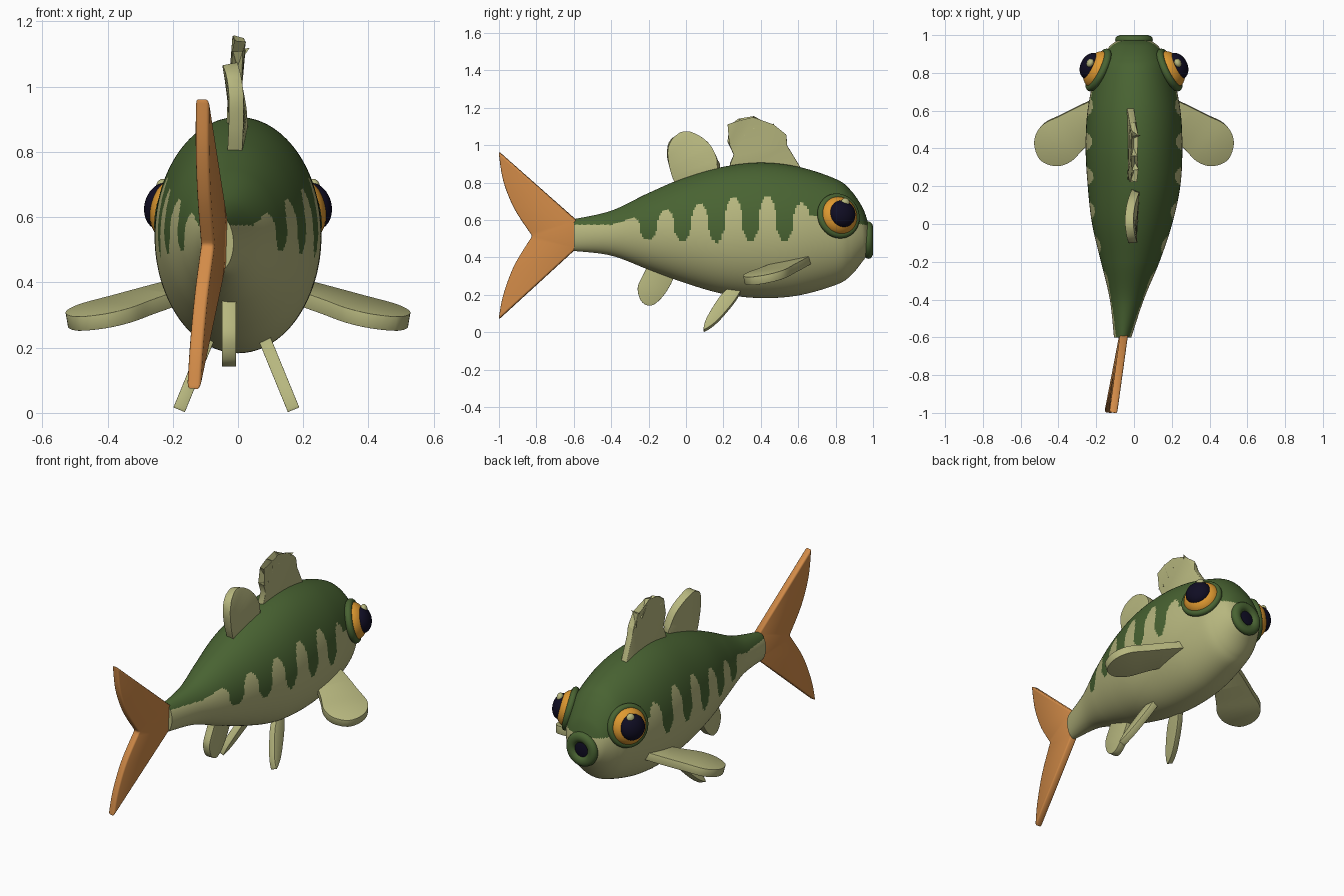
import bpy, bmesh, math
from mathutils import Vector

if "Cube" in bpy.data.objects:
    bpy.data.objects.remove(bpy.data.objects["Cube"])


def material(name, rgb):
    m = bpy.data.materials.new(name)
    m.diffuse_color = (*rgb, 1)
    m.use_nodes = True
    m.node_tree.nodes["Principled BSDF"].inputs["Base Color"].default_value = m.diffuse_color
    return m


GREEN = material("dark green", (0.066, 0.125, 0.032))
CREAM = material("pale olive", (0.47, 0.47, 0.21))
ORANGE = material("tail orange", (0.65, 0.26, 0.065))
AMBER = material("eye amber", (0.74, 0.32, 0.03))
BLACK = material("navy black", (0.005, 0.004, 0.017))


def spline(pts, n):
    """Smooth curve through points of any dimension."""
    out = []
    for i in range(len(pts) - 1):
        p0, p1, p2 = pts[max(i - 1, 0)], pts[i], pts[i + 1]
        p3 = pts[min(i + 2, len(pts) - 1)]
        for k in range(n):
            t = k / n
            out.append(tuple(
                0.5 * (2 * b + (c - a) * t + (2 * a - 5 * b + 4 * c - d) * t * t
                       + (3 * b - a - 3 * c + d) * t ** 3)
                for a, b, c, d in zip(p0, p1, p2, p3)))
    return out + [tuple(pts[-1])]


def lerp_table(table, y):
    for (a, va), (b, vb) in zip(table, table[1:]):
        if y <= b:
            return va + (vb - va) * max(0, (y - a) / (b - a))
    return table[-1][1]


def new_object(name, bm, mats, angle=40):
    bmesh.ops.recalc_face_normals(bm, faces=bm.faces)
    me = bpy.data.meshes.new(name)
    bm.to_mesh(me)
    bm.free()
    for m in mats:
        me.materials.append(m)
    ob = bpy.data.objects.new(name, me)
    bpy.context.collection.objects.link(ob)
    finish(ob, angle)
    return ob


def finish(ob, angle=40):
    bpy.ops.object.select_all(action='DESELECT')
    ob.select_set(True)
    bpy.context.view_layer.objects.active = ob
    for m in list(ob.modifiers):
        bpy.ops.object.modifier_apply(modifier=m.name)
    bpy.ops.object.shade_smooth_by_angle(angle=math.radians(angle))


# Body: rows of y, top z, bottom z, half width, x centre
ROWS = [(-0.6, 0.605, 0.435, 0.046, -0.06), (-0.4, 0.65, 0.41, 0.09, -0.038),
        (-0.2, 0.745, 0.335, 0.155, -0.02), (0, 0.83, 0.262, 0.212, -0.01),
        (0.2, 0.885, 0.205, 0.245, 0), (0.4, 0.907, 0.183, 0.256, 0),
        (0.6, 0.885, 0.197, 0.246, 0), (0.8, 0.82, 0.253, 0.205, 0),
        (0.88, 0.76, 0.302, 0.172, 0), (0.945, 0.665, 0.38, 0.125, 0),
        (0.975, 0.58, 0.42, 0.08, 0)]
PEAKS = [(-0.29, 0.615), (-0.11, 0.655), (0.07, 0.69), (0.255, 0.72),
         (0.435, 0.73), (0.615, 0.69)]


def colour_line(y):
    """Height where the green back meets the pale belly."""
    if y < -0.27:
        return 0.575 + 0.04 * max(0, (y + 0.4) / 0.13)
    if y > 0.66:
        return 0.62 - 0.15 * (y - 0.66)
    s = math.cos(2 * math.pi * (y - 0.163) / 0.182)
    wave = math.copysign(abs(s) ** 0.45, s)
    low = 0.483 + 0.05 * max(0, -y)
    return low + (lerp_table(PEAKS, y) - low) * (0.5 - 0.5 * wave)


bm = bmesh.new()
SEG = 120
rings = []
for y, top, bot, w, cx in spline(ROWS, 22):
    rings.append([bm.verts.new((cx + w * math.cos(2 * math.pi * k / SEG), y,
                                (top + bot) / 2 + (top - bot) / 2 * math.sin(2 * math.pi * k / SEG)))
                  for k in range(SEG)])
for a, b in zip(rings, rings[1:]):
    for k in range(SEG):
        j = (k + 1) % SEG
        bm.faces.new((a[k], a[j], b[j], b[k]))
bm.faces.new(rings[0])
bm.faces.new(rings[-1])
for f in bm.faces:
    c = f.calc_center_median()
    f.material_index = 0 if c.z > colour_line(c.y) else 1
new_object("body", bm, [GREEN, CREAM])


# Fins: flat outline, placed in space by a rule, then thickened and rounded
def fin(name, pts, place, thick, mat, smooth=6, bevel=0.009):
    outline = spline(pts, smooth) if smooth else pts
    bm = bmesh.new()
    vs = [bm.verts.new((p[0], p[1], 0)) for p in outline]
    bm.faces.new(vs)
    bmesh.ops.triangulate(bm, faces=bm.faces[:])
    for v in bm.verts:
        v.co = Vector(place(v.co.x, v.co.y))
    ob = new_object(name, bm, [mat])
    s = ob.modifiers.new("thick", 'SOLIDIFY')
    s.thickness, s.offset = thick, 0
    b = ob.modifiers.new("round", 'BEVEL')
    b.width, b.segments, b.limit_method = bevel, 2, 'ANGLE'
    b.angle_limit = math.radians(60)
    finish(ob, 50)
    return ob


lower = spline([(-1, 0.07), (-0.975, 0.2), (-0.915, 0.36), (-0.82, 0.515)], 6)
upper = spline([(-0.82, 0.515), (-0.915, 0.66), (-0.975, 0.81), (-1, 0.965)], 6)
fin("tail_fin", [(-0.585, 0.45)] + lower + upper[1:] + [(-0.585, 0.598)],
    lambda y, z: (-0.057 + 0.165 * (y + 0.6) + 0.03 * (z - 0.52), y, z),
    0.042, ORANGE, 0)

fin("spiny_dorsal_fin",
    [(0.62, 0.84), (0.61, 0.885), (0.54, 1.0), (0.53, 1.05), (0.505, 1.04),
     (0.465, 1.11), (0.443, 1.07), (0.36, 1.155), (0.365, 1.085), (0.285, 1.14),
     (0.315, 1.05), (0.225, 1.11), (0.275, 1.01), (0.225, 1.015), (0.255, 0.95),
     (0.235, 0.9), (0.235, 0.84)],
    lambda y, z: (-0.008 + 0.008 * math.sin(y * 70) + 0.04 * (z - 0.95), y, z),
    0.036, CREAM, 0, 0.005)

fin("rear_dorsal_fin",
    [(0.16, 0.82), (0.175, 0.89), (0.14, 0.985), (0.075, 1.045), (-0.005, 1.07),
     (-0.075, 1.035), (-0.1, 0.965), (-0.085, 0.87), (-0.055, 0.79)],
    lambda y, z: (-0.022 + 1.2 * (y - 0.02) ** 2 - 0.03 * (z - 0.95), y, z),
    0.045, CREAM)

fin("anal_fin",
    [(-0.2, 0.37), (-0.22, 0.325), (-0.258, 0.24), (-0.238, 0.165), (-0.185, 0.143),
     (-0.125, 0.19), (-0.075, 0.27), (-0.06, 0.33)],
    lambda y, z: (-0.028, y, z), 0.043, CREAM)

for s, side in ((1, "right"), (-1, "left")):
    fin(side + "_pelvic_fin",
        [(0.31, 0.25), (0.26, 0.165), (0.17, 0.06), (0.105, 0.012), (0.095, 0.022),
         (0.115, 0.08), (0.185, 0.19), (0.25, 0.25)],
        lambda y, z: (s * (0.085 + 0.41 * (0.23 - z)) - 0.005, y, z), 0.038, CREAM, 5, 0.006)
    fin(side + "_pectoral_fin",
        [(0.2, 0.665), (0.27, 0.635), (0.38, 0.58), (0.485, 0.525), (0.525, 0.44),
         (0.495, 0.345), (0.41, 0.31), (0.33, 0.335), (0.265, 0.4), (0.2, 0.46)],
        lambda x, y: (s * x, y, 0.375 - 0.17 * (x - 0.25) - 0.2 * (0.645 - y)), 0.045, CREAM)


def ball(name, loc, rot, size, mat):
    bpy.ops.mesh.primitive_uv_sphere_add(segments=40, ring_count=20, location=loc, rotation=rot)
    ob = bpy.context.object
    ob.name, ob.scale = name, size
    ob.data.materials.append(mat)
    finish(ob)


def ring(name, loc, rot, major, minor, mat, flat=1):
    bpy.ops.mesh.primitive_torus_add(major_segments=48, minor_segments=14, major_radius=major,
                                     minor_radius=minor, location=loc, rotation=rot)
    ob = bpy.context.object
    ob.name, ob.scale = name, (1, 1, flat)
    ob.data.materials.append(mat)
    finish(ob)


# Eyes: green rim, amber ball, dark pupil, pale glint
for s, side in ((1, "right"), (-1, "left")):
    n = Vector((s * 0.87, 0.42, 0.22)).normalized()
    rot = n.to_track_quat('Z', 'Y').to_euler()
    c = Vector((s * 0.188, 0.815, 0.622))
    ring(side + "_eye_rim", c, rot, 0.103, 0.02, GREEN)
    ball(side + "_eyeball", c, rot, (0.105, 0.105, 0.075), AMBER)
    ball(side + "_pupil", c + n * 0.05, rot, (0.073, 0.073, 0.05), BLACK)
    ball(side + "_eye_glint", Vector((s * 0.232, 0.852, 0.694)), rot, (0.024, 0.024, 0.018), CREAM)

# Mouth: green lips around a dark opening
along_y = (math.pi / 2, 0, 0)
ring("lips", (0, 0.975, 0.493), along_y, 0.07, 0.03, GREEN, 0.83)
ball("mouth_opening", (0, 0.972, 0.493), along_y, (0.06, 0.06, 0.016), BLACK)
